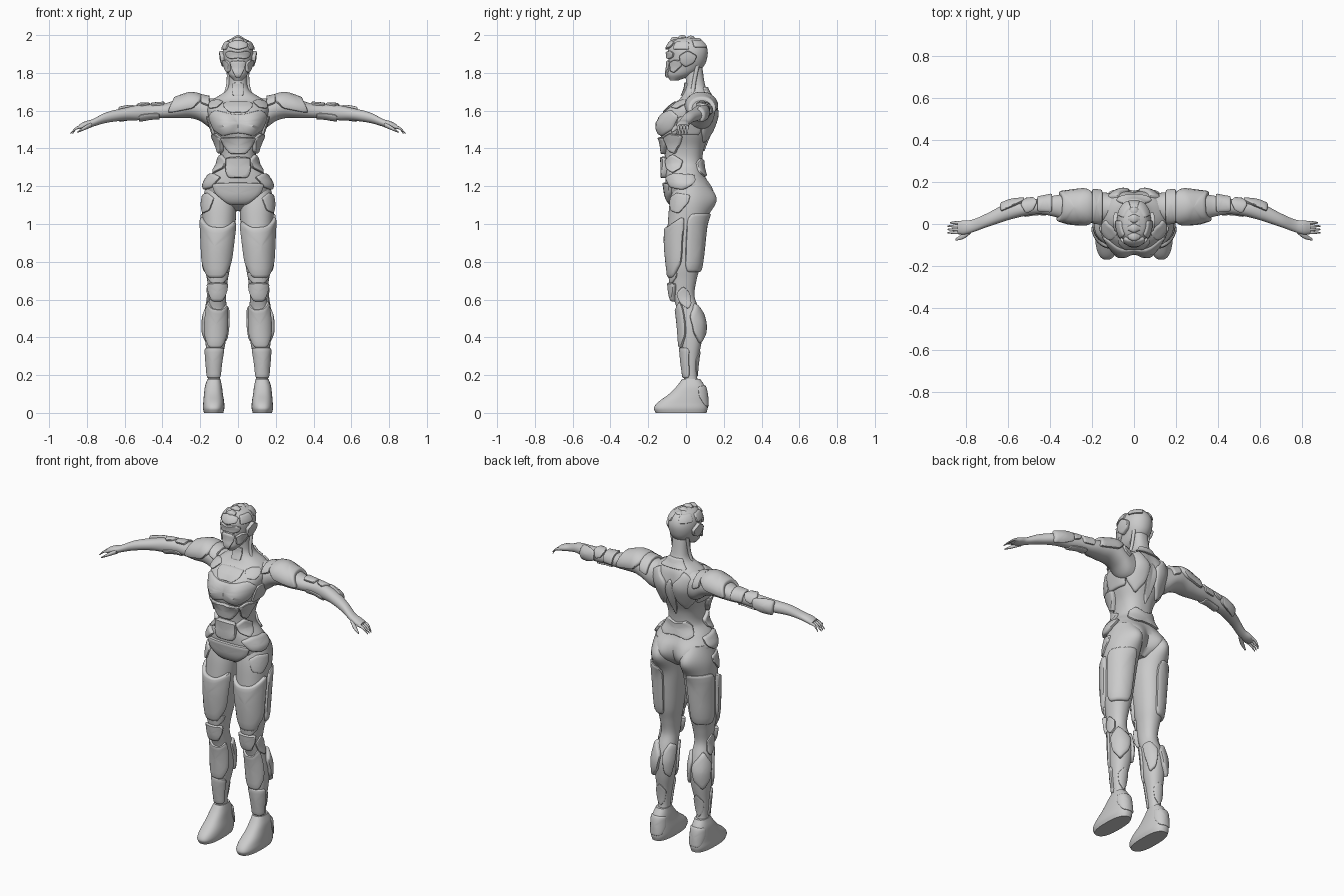
import bpy
from math import cos, sin, radians, exp, hypot, copysign

cube = bpy.data.objects.get("Cube")
if cube:
    bpy.data.objects.remove(cube, do_unlink=True)

grey = bpy.data.materials.new("plain grey")
grey.use_nodes = True
tone = (0.6, 0.6, 0.6, 1)
grey.diffuse_color = tone
grey.node_tree.nodes["Principled BSDF"].inputs["Base Color"].default_value = tone


def make(name, verts, faces, mirrored):
    """Create the mesh object, or a left and right pair of it."""
    for side in ((1, -1) if mirrored else (1,)):
        label = ("left_" if side > 0 else "right_") + name if mirrored else name
        mesh = bpy.data.meshes.new(label)
        mesh.from_pydata([(x * side, y, z) for x, y, z in verts], [],
                         [f[::side] for f in faces])
        mesh.materials.append(grey)
        mesh.polygons.foreach_set("use_smooth", [True] * len(mesh.polygons))
        mesh.set_sharp_from_angle(angle=radians(42))
        obj = bpy.data.objects.new(label, mesh)
        bpy.context.scene.collection.objects.link(obj)


def skin(rings, size):
    """Quads between consecutive rings of equal size."""
    return [(r * size + i, r * size + (i + 1) % size,
             (r + 1) * size + (i + 1) % size, (r + 1) * size + i)
            for r in range(rings - 1) for i in range(size)]


class Body:
    """Lofted form; each row is (station, low a, high a, low b, high b)."""

    def __init__(self, name, axis, rows, power=2.2, mirrored=True, bulges=(),
                 sides=40, steps=6):
        self.axis, self.power, self.mirrored = axis, power, mirrored
        self.rows, self.bulges = sorted(rows), bulges
        stations = [r[0] + (s[0] - r[0]) * k / steps
                    for r, s in zip(self.rows, self.rows[1:]) for k in range(steps)]
        stations.append(self.rows[-1][0])
        verts = [self.at(360 * i / sides, t) for t in stations for i in range(sides)]
        count = len(stations)
        faces = skin(count, sides)
        faces.append(tuple(reversed(range(sides))))
        faces.append(tuple(range((count - 1) * sides, count * sides)))
        make(name, verts, faces, mirrored)

    def section(self, t):
        """Smooth interpolation between rows."""
        rows = self.rows
        t = min(max(t, rows[0][0]), rows[-1][0])
        i = max(k for k in range(len(rows) - 1) if rows[k][0] <= t)

        def slope(k, c):
            lo, hi = rows[max(k - 1, 0)], rows[min(k + 1, len(rows) - 1)]
            return (hi[c] - lo[c]) / (hi[0] - lo[0])
        p, q = rows[i], rows[i + 1]
        d = q[0] - p[0]
        s = (t - p[0]) / d
        e = s * s * (3 - 2 * s)
        return [p[c] + (q[c] - p[c]) * e + d * s * (1 - s)
                * (slope(i, c) * (1 - s) - slope(i + 1, c) * s) for c in range(1, 5)]

    def at(self, angle, t, lift=0.0):
        """Surface point at an angle and station, raised by lift."""
        a0, a1, b0, b1 = self.section(t)
        ra, rb = (a1 - a0) / 2, (b1 - b0) / 2
        ca, sa = cos(radians(angle)), sin(radians(angle))
        na, nb = ca * rb, sa * ra
        size = hypot(na, nb) or 1
        na, nb = na / size, nb / size
        k = 2 / self.power
        a = (a0 + a1) / 2 + ra * copysign(abs(ca) ** k, ca) + na * lift
        b = (b0 + b1) / 2 + rb * copysign(abs(sa) ** k, sa) + nb * lift
        if self.axis == "x":
            return (t, a, b)
        for cx, cz, radius, push in self.bulges:
            weight = max(0, nb * copysign(1, push))
            b += push * weight * exp(-((abs(a) - cx) ** 2 + (t - cz) ** 2) / radius ** 2)
        return (a, b, t)

    def plate(self, name, shape, angle, station, spread, reach, lift=0.012, pair=None):
        """Raised armour patch that follows the surface."""
        line = [(p[0] + (q[0] - p[0]) * k / 5, p[1] + (q[1] - p[1]) * k / 5)
                for p, q in zip(shape, shape[1:] + shape[:1]) for k in range(5)]
        n = len(line)
        line = [tuple((line[i - 1][c] + 2 * line[i][c] + line[(i + 1) % n][c]) / 4
                      for c in (0, 1)) for i in range(n)]
        rings = [(1, -.008), (1, lift * .5), (.97, lift * .85), (.9, lift),
                 (.7, lift), (.45, lift), (.2, lift), (.02, lift)]
        verts = [self.at(angle + u * s * spread, station + v * s * reach, h)
                 for s, h in rings for u, v in line]
        faces = skin(len(rings), n) + [tuple(range((len(rings) - 1) * n, len(rings) * n))]
        make(name, verts, faces, self.mirrored if pair is None else pair)


# Plate outlines, counter-clockwise
PANEL = [(1, -.8), (1, .8), (.8, 1), (-.8, 1), (-1, .8), (-1, -.8), (-.8, -1), (.8, -1)]
SHIELD = [(.45, -1), (.9, 0), (1, .9), (0, 1), (-1, .9), (-.9, 0), (-.45, -1)]
HORNED = [(.5, -1), (.95, -.5), (1, 1), (.3, .65), (-.3, .6), (-1, .85), (-.95, -.5), (-.5, -1)]
KITE = [(0, -1), (.8, -.5), (1, .35), (0, 1), (-1, .35), (-.8, -.5)]
WING = [(.3, -1), (.9, 0), (1, .8), (-.2, 1), (-1, .5), (-.6, -.7)]
BUST = [(0, -.75), (.5, -1), (.9, -.5), (1, .5), (.6, 1), (0, .6),
        (-.6, 1), (-1, .5), (-.9, -.5), (-.5, -1)]

# Torso and neck
seat = (.085, 1.135, .08, .06)
half = [(1.07, .04, -.03, .06), (1.12, .13, -.085, .09), (1.2, .172, -.105, .11),
        (1.26, .145, -.11, .095), (1.32, .1, -.11, .085), (1.4, .1, -.115, .095),
        (1.48, .13, -.12, .125), (1.56, .155, -.115, .14), (1.62, .16, -.085, .14),
        (1.66, .13, -.035, .135), (1.7, .07, -.01, .115), (1.74, .05, 0, .1),
        (1.84, .046, -.01, .085)]
torso = Body("torso", "z", [(z, -w, w, f, b) for z, w, f, b in half], 2.4, False,
             [(.08, 1.52, .07, -.045), (.075, 1.58, .08, .022), seat], 64)
torso.plate("bust_plate", BUST, -90, 1.535, 72, .07, .011)
torso.plate("breastbone", SHIELD, -90, 1.62, 26, .03)
torso.plate("throat_guard", SHIELD, -90, 1.715, 28, .035, .01)
torso.plate("upper_abdomen", SHIELD, -90, 1.415, 42, .045, .022)
torso.plate("lower_abdomen", SHIELD, -90, 1.3, 32, .057, .026)
torso.plate("pelvis_plate", SHIELD, -90, 1.16, 47, .06, .018)
torso.plate("collarbone", WING, -38, 1.635, 24, .025, pair=True)
torso.plate("rib_guard", WING, -28, 1.425, 23, .055, .022, True)
torso.plate("side_guard", KITE, -30, 1.32, 30, .05, .018, True)
torso.plate("hip_guard", WING, -18, 1.225, 42, .045, .018, True)
torso.plate("flank", PANEL, 5, 1.52, 24, .05, .012, True)
torso.plate("shoulder_blade", KITE, 56, 1.55, 30, .125, .015, True)
torso.plate("spine_plate", KITE, 90, 1.5, 9, .12, .008)
torso.plate("lower_back", BUST, 90, 1.3, 52, .05, .014)
torso.plate("nape", PANEL, 90, 1.7, 50, .025, .012)

# Neck tendons
Body("neck_cord", "z", [(1.66, .065, .085, .02, .045), (1.74, .045, .062, .03, .052),
                        (1.84, .042, .06, .05, .072)], 2, sides=12)

# Head
skull = [(1.76, .022, -.085, -.04), (1.79, .05, -.1, .035), (1.83, .066, -.095, .09),
         (1.88, .08, -.093, .112), (1.93, .078, -.095, .112), (1.97, .055, -.07, .085),
         (1.988, .02, -.03, .035)]
head = Body("head", "z", [(z, -w, w, f, b) for z, w, f, b in skull], 2.1, False)
head.plate("face_mask", SHIELD, -90, 1.82, 30, .045)
head.plate("brow", BUST, -90, 1.895, 48, .022, .012)
head.plate("forehead", KITE, -90, 1.95, 42, .028, .014)
head.plate("cheek", WING, -35, 1.835, 24, .035, .014, True)
head.plate("ear_guard", KITE, 0, 1.875, 24, .045, .018, True)
head.plate("temple", PANEL, -20, 1.945, 24, .022, .01, True)
head.plate("crown_plate", PANEL, 45, 1.955, 28, .02, .008, True)
for i, (y, top) in enumerate([(-.06, 1.99), (-.02, 2), (.025, 1.997), (.06, 1.985)]):
    Body(f"crest_{i + 1}", "x", [(-.028, y - .01, y + .01, top - .03, top - .012),
                                 (0, y - .022, y + .022, top - .035, top),
                                 (.028, y - .01, y + .01, top - .03, top - .012)],
         2.6, False, sides=16)

# Arms
arm = Body("arm", "x", [
    (.06, .03, .14, 1.5, 1.675), (.14, .0, .15, 1.505, 1.665), (.2, .005, .155, 1.545, 1.675),
    (.25, .01, .152, 1.56, 1.682), (.31, .015, .145, 1.56, 1.665), (.38, .035, .135, 1.56, 1.64),
    (.45, .047, .122, 1.56, 1.632), (.52, .038, .112, 1.55, 1.63), (.6, .018, .1, 1.548, 1.615),
    (.7, -.015, .05, 1.535, 1.59), (.77, -.04, .02, 1.515, 1.555),
    (.81, -.05, .017, 1.505, 1.543), (.84, -.045, .012, 1.503, 1.528)], 2.1)
arm.plate("shoulder_pad", HORNED, 90, .285, 105, .09, .018)
arm.plate("shoulder_strap", PANEL, 80, .175, 75, .025, .014)
arm.plate("upper_arm_guard", PANEL, 55, .425, 70, .035, .012)
arm.plate("elbow_guard", KITE, 60, .5, 65, .04, .012)
arm.plate("forearm_guard", SHIELD, 10, .58, 65, .058, .016)
arm.plate("underarm_guard", PANEL, 250, .47, 55, .055, .008)

# Fingers and thumb
for finger, y in zip(("little", "ring", "middle", "index"), (.006, -.01, -.026, -.041)):
    tip = .875 if finger == "little" else .887
    Body(f"{finger}_finger", "x", [(.82, y - .008, y + .008, 1.508, 1.526),
                                   (.855, y - .007, y + .007, 1.5, 1.515),
                                   (tip, y - .003, y + .003, 1.476, 1.483)], 2, sides=12)
Body("thumb", "x", [(.775, -.045, -.015, 1.512, 1.54), (.81, -.07, -.042, 1.498, 1.52),
                    (.85, -.08, -.07, 1.482, 1.49)], 2, sides=12)

# Legs
leg = Body("leg", "z", [
    (1.22, .03, .165, -.06, .09), (1.12, .01, .188, -.085, .105), (1.02, .012, .188, -.095, .1),
    (.9, .025, .183, -.1, .09), (.78, .04, .177, -.09, .075), (.7, .055, .163, -.08, .055),
    (.62, .063, .155, -.07, .045), (.55, .06, .165, -.048, .068), (.47, .058, .174, -.037, .09),
    (.38, .065, .172, -.03, .083), (.28, .085, .165, -.022, .065), (.18, .095, .158, -.01, .06),
    (.1, .09, .165, -.01, .09)], 2.2, bulges=[seat])
leg.plate("thigh_front", HORNED, -80, .88, 76, .165, .018)
leg.plate("thigh_back", PANEL, 52, .9, 50, .155, .014)
leg.plate("hip_joint", WING, -35, 1.11, 40, .055, .009)
leg.plate("lower_thigh", SHIELD, -90, .715, 65, .03, .01)
leg.plate("knee_cap", SHIELD, -90, .64, 55, .05, .022)
leg.plate("knee_side", KITE, 0, .61, 34, .06, .01)
leg.plate("shin_plate", HORNED, -90, .47, 68, .125, .014)
leg.plate("outer_calf", KITE, 48, .475, 50, .11, .02)
leg.plate("inner_calf", WING, 142, .475, 38, .1, .014)
leg.plate("ankle_plate", PANEL, -80, .265, 75, .08, .01)
leg.plate("heel_tendon", KITE, 90, .26, 50, .07, .006)

# Feet
foot = Body("foot", "z", [
    (0, .078, .18, -.16, .108), (.025, .072, .186, -.17, .115), (.055, .073, .184, -.15, .114),
    (.1, .08, .18, -.09, .11), (.14, .085, .175, -.05, .1), (.18, .093, .162, -.02, .075)], 2.5)
foot.plate("heel_guard", SHIELD, 90, .09, 65, .055, .006)
